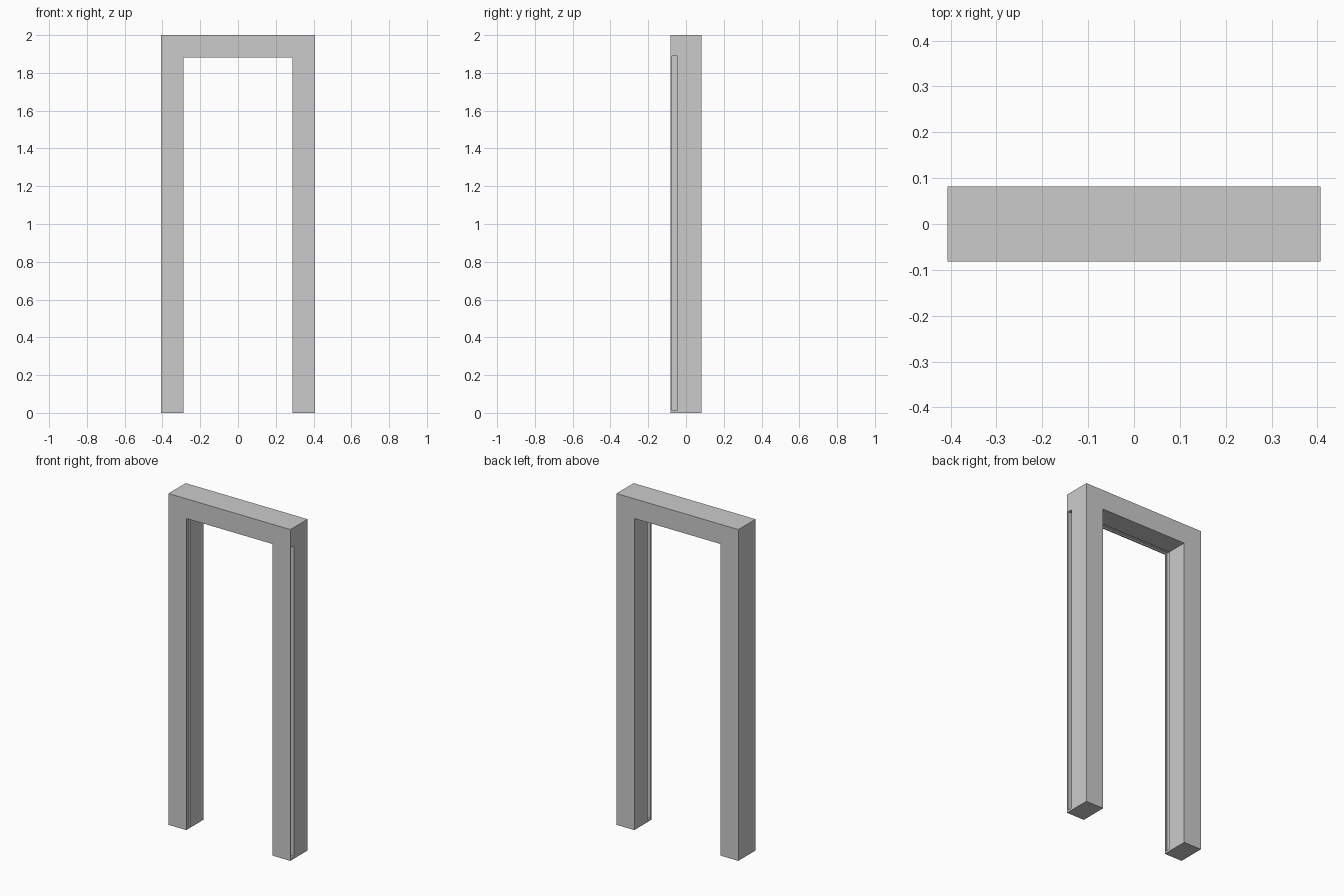
import bpy

if "Cube" in bpy.data.objects:
    bpy.data.objects.remove(bpy.data.objects["Cube"])

# Light grey finish
grey = bpy.data.materials.new("light_grey")
grey.diffuse_color = (0.6, 0.6, 0.6, 1)
grey.use_nodes = True
grey.node_tree.nodes["Principled BSDF"].inputs["Base Color"].default_value = grey.diffuse_color

W, D, H = 0.407, 0.082, 2.0      # outer half width, half depth, height
IW, IH = 0.288, 1.881            # opening half width and height


def extrude_xz(name, pts, y0, y1):
    """Extrude an x/z outline from y0 to y1."""
    n = len(pts)
    verts = [(x, y, z) for y in (y0, y1) for x, z in pts]
    faces = [tuple(range(n)), tuple(range(2 * n - 1, n - 1, -1))]
    faces += [(i, i + n, (i + 1) % n + n, (i + 1) % n) for i in range(n)]
    mesh = bpy.data.meshes.new(name)
    mesh.from_pydata(verts, [], faces)
    mesh.materials.append(grey)
    obj = bpy.data.objects.new(name, mesh)
    bpy.context.collection.objects.link(obj)
    return obj


# Door surround: two posts and a header in one piece
frame = extrude_xz("door_frame", [(-W, 0), (-IW, 0), (-IW, IH), (IW, IH),
                                  (IW, 0), (W, 0), (W, H), (-W, H)], -D, D)

# Sliding door slot: shallow groove in left post and header, right through the right post
x0, x1, z0, z1 = -IW - 0.01, W + 0.1, 0.013, 1.889
cutter = extrude_xz("door_slot_cutter", [(x0, z0), (x1, z0), (x1, z1), (x0, z1)],
                    -0.074, -0.045)
cut = frame.modifiers.new("door_slot", 'BOOLEAN')
cut.operation = 'DIFFERENCE'
cut.solver = 'EXACT'
cut.object = cutter

# Bake the cut and remove the helper
bpy.context.view_layer.objects.active = frame
frame.select_set(True)
bpy.ops.object.modifier_apply(modifier=cut.name)
bpy.data.objects.remove(cutter)
